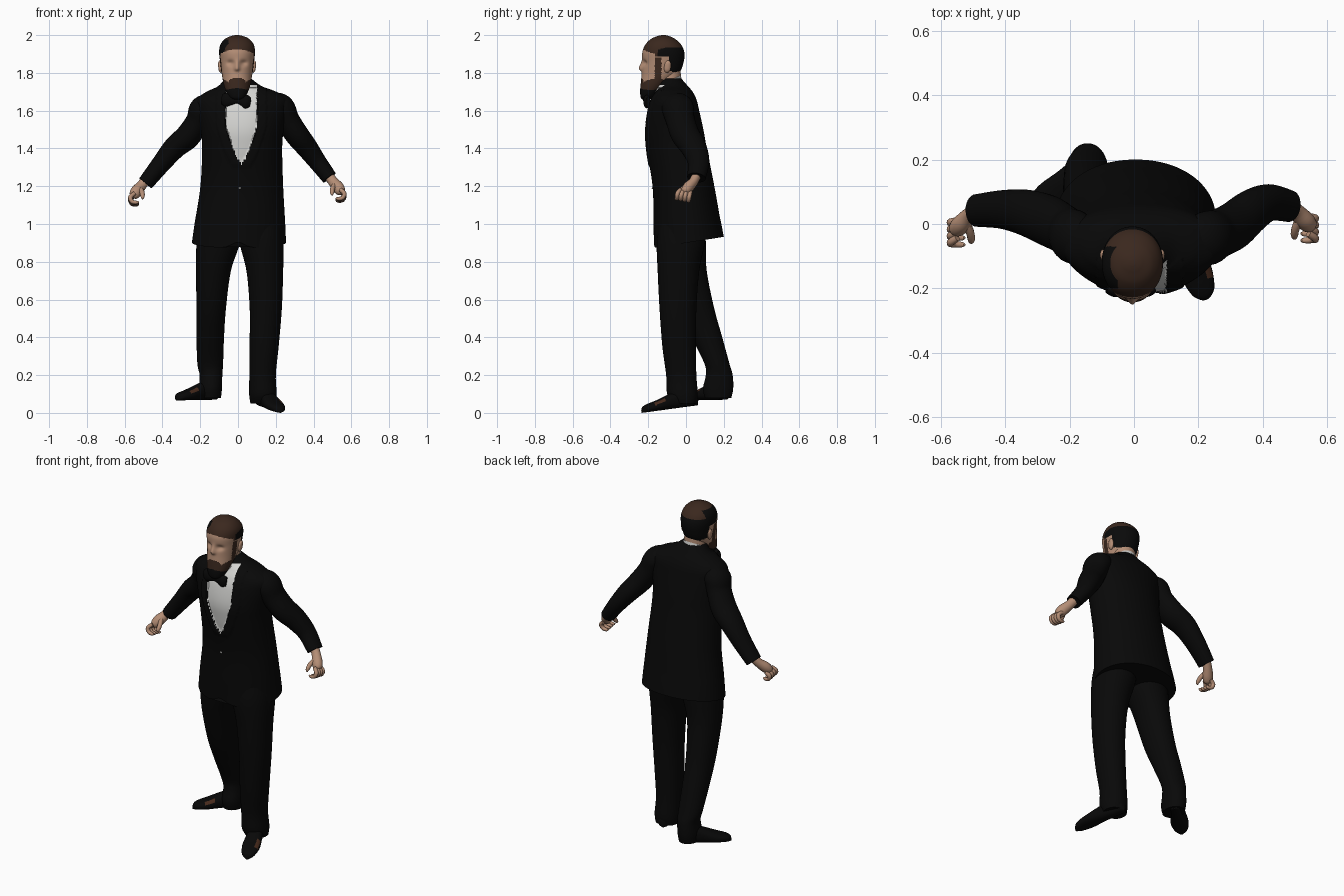
import bpy, bmesh
from math import sin, cos, pi, exp, copysign
from mathutils import Vector as V

cube = bpy.data.objects.get("Cube")
if cube:
    bpy.data.objects.remove(cube)


def material(name, rgb):
    m = bpy.data.materials.new(name)
    m.use_nodes = True
    m.diffuse_color = (*rgb, 1)
    m.node_tree.nodes["Principled BSDF"].inputs["Base Color"].default_value = (*rgb, 1)
    return m


BLACK = material("suit black", (.0025, .0025, .0025))
WHITE = material("shirt white", (.68, .68, .66))
SKIN = material("skin", (.46, .27, .18))
BROWN = material("hair brown", (.043, .021, .013))
DARK = material("hair black", (.003, .003, .003))
TAN = material("shoe brown", (.06, .022, .011))


def smooth(keys, steps):
    """Catmull-Rom interpolation of key tuples."""
    out = []
    last = len(keys) - 1
    for i in range(last):
        quad = [keys[max(i - 1, 0)], keys[i], keys[i + 1], keys[min(i + 2, last)]]
        for s in range(steps):
            t = s / steps
            out.append([.5 * (2 * b + (c - a) * t + (2 * a - 5 * b + 4 * c - d) * t * t
                              + (3 * b - a - 3 * c + d) * t ** 3) for a, b, c, d in zip(*quad)])
    return out + [list(keys[-1])]


def circle(n, power=2):
    for i in range(n):
        a = 2 * pi * i / n
        c, s = cos(a), sin(a)
        yield copysign(abs(c) ** (2 / power), c), copysign(abs(s) ** (2 / power), s)


def loft(name, rings, mats, rule=None, angle=1.0):
    """Skin a list of rings, cap both ends, colour faces by a rule."""
    bm = bmesh.new()
    rows = [[bm.verts.new(p) for p in ring] for ring in rings]
    n = len(rows[0])
    for a, b in zip(rows, rows[1:]):
        for i in range(n):
            j = (i + 1) % n
            bm.faces.new((a[i], a[j], b[j], b[i]))
    bm.faces.new(rows[0])
    bm.faces.new(rows[-1])
    bmesh.ops.recalc_face_normals(bm, faces=bm.faces)
    if rule:
        for f in bm.faces:
            f.material_index = rule(f.calc_center_median())
    me = bpy.data.meshes.new(name)
    bm.to_mesh(me)
    bm.free()
    ob = bpy.data.objects.new(name, me)
    bpy.context.collection.objects.link(ob)
    for m in mats:
        me.materials.append(m)
    bpy.ops.object.select_all(action='DESELECT')
    ob.select_set(True)
    bpy.context.view_layer.objects.active = ob
    bpy.ops.object.shade_smooth_by_angle(angle=angle)
    return ob


def stack(keys, steps, n, power=2.0, shape=lambda p: p):
    """Horizontal rings from keys (z, centre x, front y, back y, half width)."""
    return [[shape(V((cx + hx * c, (y0 + y1) / 2 + (y1 - y0) / 2 * s, z)))
             for c, s in circle(n, power)] for z, cx, y0, y1, hx in smooth(keys, steps)]


def tube(name, keys, mat, steps=5, n=20, flat=1.0):
    """Round tube through keys (x, y, z, radius)."""
    pts = smooth(keys, steps)
    rings = []
    for i, (x, y, z, r) in enumerate(pts):
        t = V(pts[min(i + 1, len(pts) - 1)][:3]) - V(pts[max(i - 1, 0)][:3])
        side = t.cross(V((0, 1, 0))).normalized()
        up = side.cross(t).normalized()
        rings.append([V((x, y, z)) + side * c * r + up * s * r * flat for c, s in circle(n)])
    return loft(name, rings, [mat])


# Jacket with recessed shirt front, raised lapels and sloping hem
def opening(p):
    """Distance outside the shirt opening, negative inside."""
    if p.y > -.1:
        return 1
    h = min(1, max(0, (p.z - 1.32) / .2))
    return abs(p.x - .018) - .083 * h ** .7


def tailor(p):
    d = opening(p)
    if 1.3 < p.z < 1.72:
        if d < 0:
            p.y += .006
        elif d < .05:
            p.y -= .005
    low = max(0, (1.05 - p.z) / .15)
    p.z += low * (.16 * p.y + .03 * exp(-(p.x / .05) ** 2) * (p.y < 0))
    return p


jacket = [(.90, .005, -.17, .20, .249), (1.0, .01, -.172, .185, .24), (1.2, .02, -.177, .15, .219),
          (1.4, .022, -.21, .11, .212), (1.5, .022, -.22, .092, .22), (1.6, .022, -.207, .07, .238),
          (1.66, .022, -.187, .055, .24), (1.70, .018, -.165, .035, .185),
          (1.73, .01, -.15, .01, .115), (1.77, 0, -.135, -.025, .07)]
loft("jacket", stack(jacket, 15, 220, 2.08, tailor), [BLACK, WHITE],
     lambda c: int(1.32 < c.z < 1.735 and opening(c) < 0))
tube("jacket_button", [(.005, -.175, 1.19, .004), (.01, -.177, 1.19, .005), (.015, -.175, 1.19, .004)], WHITE, 2, 8)

# Sleeves
tube("right_sleeve", [(-.13, -.05, 1.63, .055), (-.185, -.04, 1.61, .07), (-.212, -.02, 1.545, .064),
                      (-.265, .01, 1.465, .066), (-.335, .035, 1.405, .06), (-.41, .045, 1.315, .05),
                      (-.49, .042, 1.215, .042)], BLACK, 6, 28, 1.2)
tube("left_sleeve", [(.16, -.055, 1.64, .055), (.225, -.045, 1.62, .07), (.262, -.03, 1.55, .064),
                     (.31, -.005, 1.475, .063), (.365, .04, 1.405, .057), (.42, .066, 1.33, .048),
                     (.484, .055, 1.245, .041)], BLACK, 6, 28, 1.2)

# Trousers
loft("left_trouser", stack([(.05, .132, -.07, .055, .066), (.1, .132, -.1, .062, .073),
                            (.2, .13, -.105, .055, .07), (.35, .138, -.125, .052, .077),
                            (.55, .147, -.14, .055, .085), (.75, .142, -.15, .07, .097),
                            (.9, .125, -.155, .1, .116), (1, .12, -.14, .1, .11)], 6, 40, 2.1), [BLACK])
loft("right_trouser", stack([(.08, -.145, .1, .24, .055), (.13, -.145, .09, .25, .06),
                             (.2, -.143, .105, .247, .06), (.26, -.147, .098, .23, .068),
                             (.4, -.147, .03, .192, .073), (.55, -.142, -.04, .15, .078),
                             (.75, -.13, -.1, .11, .092), (.9, -.105, -.13, .105, .115),
                             (1, -.1, -.13, .1, .11)], 6, 40, 2.1), [BLACK])


# Shoes with a small brown patch on the side
def shoe(name, heel, toe):
    heel, toe = V(heel), V(toe)
    d = toe - heel
    side = V((-d.y, d.x, 0)).normalized()
    keys = [(0, .012, .04), (.06, .034, .07), (.25, .04, .1), (.45, .043, .085),
            (.7, .05, .058), (.9, .038, .042), (.98, .018, .03), (1, .004, .015)]
    rings = [[heel + d * t + side * c * w + V((0, 0, h * (s + 1) / 2)) for c, s in circle(36, 2.4)]
             for t, w, h in smooth(keys, 6)]

    def patch(c):
        rel = c - heel
        t = rel.dot(d) / d.length_squared
        return int(.58 < t < .78 and .026 < rel.dot(side) < .046 and rel.z - d.z * t > .03)
    loft(name, rings, [BLACK, TAN], patch)


shoe("left_shoe", (.115, .06, .04), (.225, -.235, 0))
shoe("right_shoe", (-.115, .215, .07), (-.325, .025, .066))


# Hands with curled fingers
def hand(name, wrist, sx):
    def at(x, y, z, r):
        return (wrist[0] + sx * x, wrist[1] + y, wrist[2] + z, r)
    tube(name + "_palm", [at(-.02, .005, .025, .027), at(.01, -.015, -.015, .027),
                          at(.035, -.042, -.045, .032), at(.052, -.06, -.068, .026),
                          at(.06, -.065, -.078, .01)], SKIN, 4, 16, .9)
    for i in range(4):
        y = .021 * i - .1
        z = -.004 * i
        tube(f"{name}_finger_{i + 1}", [at(.048, y * .85, -.058 + z, .011), at(.07, y, -.078 + z, .012),
                                        at(.06, y - .004, -.102 + z, .011), at(.035, y - .006, -.106 + z, .009),
                                        at(.026, y - .006, -.1 + z, .004)], SKIN, 3, 10)
    tube(name + "_thumb", [at(.02, -.04, -.03, .013), at(.008, -.07, -.052, .013),
                           at(.005, -.092, -.074, .011), at(.006, -.1, -.088, .004)], SKIN, 3, 10)


hand("right_hand", (-.5, .042, 1.22), -1)
hand("left_hand", (.493, .055, 1.24), 1)

# Neck, collar and bow tie
tube("neck", [(0, -.095, 1.68, .066), (0, -.092, 1.75, .066), (-.004, -.09, 1.84, .06)], SKIN, 4, 32)
collar = []
for up, r in ((-.03, .08), (.022, .073), (.025, .068), (-.03, .064)):
    collar.append([V((c * r, -.1 + s * r, 1.725 + up + .55 * s * r)) for c, s in circle(40)])
loft("shirt_collar", collar, [WHITE], angle=.6)
tube("bow_tie", [(-.083, -.2, 1.66, .028), (-.06, -.208, 1.658, .037), (-.03, -.214, 1.655, .024),
                 (-.006, -.218, 1.655, .016), (.018, -.214, 1.652, .024), (.042, -.208, 1.648, .036),
                 (.062, -.2, 1.645, .028)], BLACK, 5, 16, .5)


# Head with eye sockets and nose, coloured for hair and beard
def face(p):
    if p.y < -.15:
        x = p.x + .005
        p.y += .014 * exp(-((abs(x) - .035) / .02) ** 2 - ((p.z - 1.852) / .015) ** 2)
        drop = p.z - 1.822
        p.y -= .018 * exp(-(x / .014) ** 2 - (drop / (.035 if drop > 0 else .011)) ** 2)
    return p


def hair(c):
    x, y, z = c
    side = abs(x + .005)
    jaw = y < -.12 and z < 1.742 + .7 * max(0, side - .035)
    moustache = y < -.2 and (side / .045) ** 2 + ((z - 1.752) / .023) ** 2 < 1
    if jaw or moustache:
        return 2 if z < 1.722 - .2 * side else 1
    if -.165 < y < -.13 and z < 1.88:
        return 1
    if z > 1.925 - 3 * side ** 2 or (y > -.165 and z > 1.885) or (y > -.09 and z > 1.8 - .3 * (y + .05)):
        nape = y > -.15 and z < 1.935 + .25 * min(0, y + .1)
        spot = x < -.05 and -.2 < y < -.07 and z < 1.975
        return 2 if nape or spot else 1
    return 0


skull = [(1.66, -.005, -.232, -.19, .022), (1.672, -.005, -.24, -.168, .042), (1.7, -.005, -.243, -.14, .058),
         (1.74, -.005, -.24, -.1, .071), (1.8, -.005, -.234, -.035, .082), (1.86, -.005, -.231, -.012, .09),
         (1.91, -.005, -.231, -.009, .095), (1.95, -.005, -.215, -.026, .088), (1.98, -.005, -.185, -.058, .064),
         (1.995, -.005, -.15, -.09, .032), (2, -.005, -.13, -.11, .01)]
loft("head", stack(skull, 12, 150, 2.1, face), [SKIN, BROWN, DARK], hair)

# Ears
for label, s in (("right", -1), ("left", 1)):
    x = -.005 + s * .084
    tube(label + "_ear", [(x, -.102, 1.802, .004), (x + s * .004, -.1, 1.815, .009), (x + s * .006, -.097, 1.838, .01),
                          (x + s * .008, -.095, 1.855, .008), (x + s * .006, -.095, 1.865, .003)], SKIN, 3, 14, 1.8)
